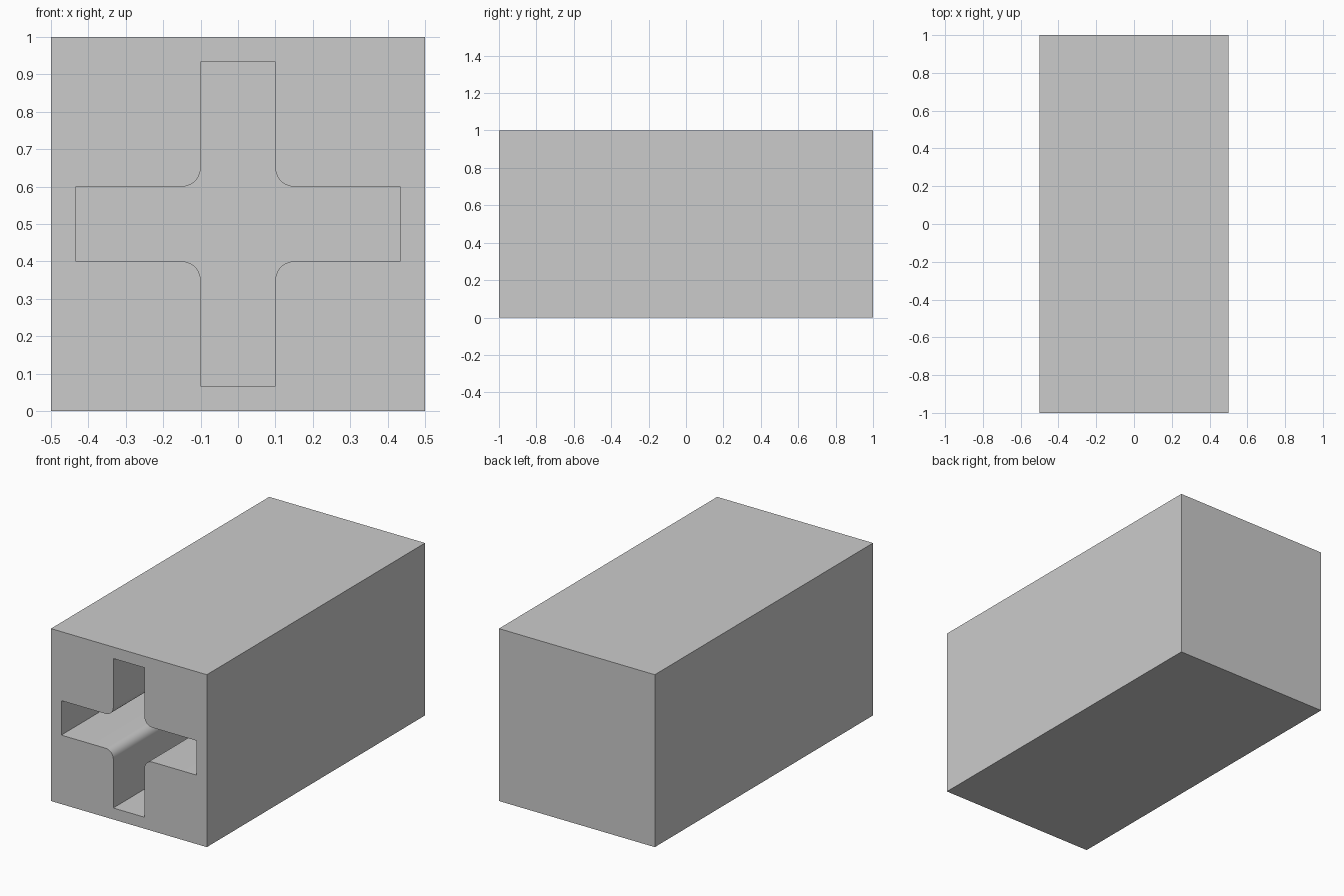
import bpy, bmesh, math

if "Cube" in bpy.data.objects:
    bpy.data.objects.remove(bpy.data.objects["Cube"])

ARM, HALF, FILLET, SEGS = 0.4335, 0.1, 0.05, 10   # cross socket outline
POCKET_END = 0.0                                  # y where the blind socket stops


def make_object(name, bm):
    bmesh.ops.recalc_face_normals(bm, faces=bm.faces)
    mesh = bpy.data.meshes.new(name)
    bm.to_mesh(mesh)
    bm.free()
    obj = bpy.data.objects.new(name, mesh)
    bpy.context.collection.objects.link(obj)
    return obj


# Solid block, 1 x 2 x 1, resting on the ground
bm = bmesh.new()
bmesh.ops.create_cube(bm, size=1)
for v in bm.verts:
    v.co.y *= 2
    v.co.z += 0.5
block = make_object("block", bm)

# Cross outline: one arm end and one filleted inner corner, turned four times
quarter = [(ARM, -HALF), (ARM, HALF)]
centre = HALF + FILLET
for i in range(SEGS + 1):
    a = math.radians(270 - 90 * i / SEGS)
    quarter.append((centre + FILLET * math.cos(a), centre + FILLET * math.sin(a)))
outline = []
for c, s in ((1, 0), (0, 1), (-1, 0), (0, -1)):
    outline += [(c * x - s * z, s * x + c * z) for x, z in quarter]

# Cutter: the outline extruded from in front of the block to the socket floor
bm = bmesh.new()
face = bm.faces.new([bm.verts.new((x, -1.1, z + 0.5)) for x, z in outline])
ext = bmesh.ops.extrude_face_region(bm, geom=[face], use_keep_orig=True)
for v in ext["geom"]:
    if isinstance(v, bmesh.types.BMVert):
        v.co.y = POCKET_END
cutter = make_object("socket_cutter", bm)
cutter.hide_render = True

# Cut the cross-shaped socket into the front
cut = block.modifiers.new("socket", "BOOLEAN")
cut.operation = "DIFFERENCE"
cut.solver = "EXACT"
cut.object = cutter
bpy.context.view_layer.objects.active = block
block.select_set(True)
bpy.ops.object.modifier_apply(modifier=cut.name)
bpy.data.objects.remove(cutter)

# Smooth fillets, sharp edges elsewhere
bpy.ops.object.shade_smooth_by_angle(angle=math.radians(30))
